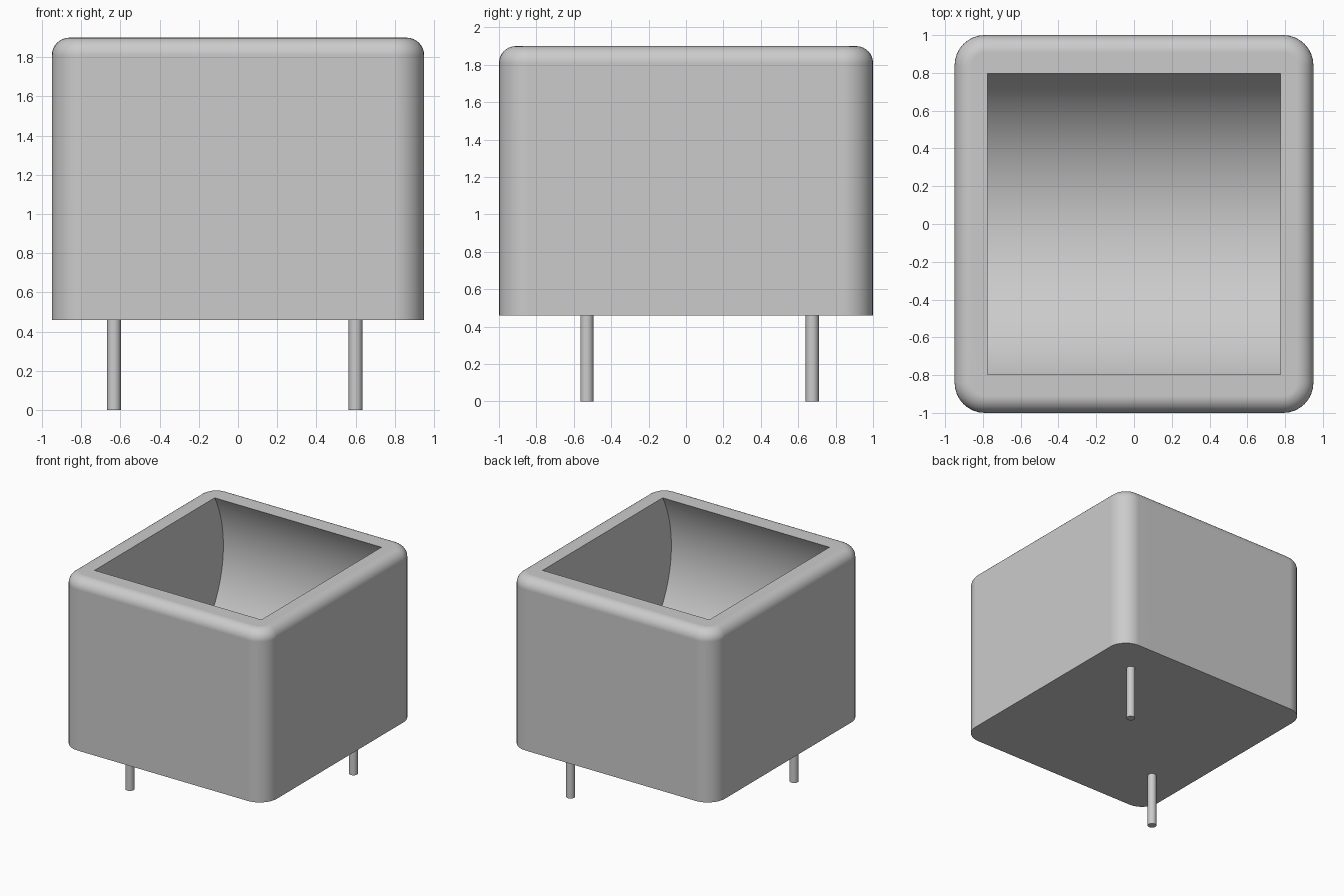
import bpy, bmesh, math
from mathutils import Matrix, Vector

default = bpy.data.objects.get("Cube")
if default:
    bpy.data.objects.remove(default, do_unlink=True)

grey = bpy.data.materials.new("light grey")
grey.use_nodes = True
grey.diffuse_color = (0.6, 0.6, 0.6, 1)
grey.node_tree.nodes["Principled BSDF"].inputs["Base Color"].default_value = (0.6, 0.6, 0.6, 1)

BASE_Z, TOP_Z = 0.46, 1.9


def make_object(name, bm):
    mesh = bpy.data.meshes.new(name)
    bm.normal_update()
    bm.to_mesh(mesh)
    bm.free()
    obj = bpy.data.objects.new(name, mesh)
    bpy.context.collection.objects.link(obj)
    mesh.materials.append(grey)
    return obj


def select(obj):
    bpy.ops.object.select_all(action='DESELECT')
    obj.select_set(True)
    bpy.context.view_layer.objects.active = obj


def cylinder(name, centre, radius, depth, segments, axis='Z'):
    bm = bmesh.new()
    bmesh.ops.create_cone(bm, cap_ends=True, segments=segments, radius1=radius,
                          radius2=radius, depth=depth)
    if axis == 'X':
        bm.transform(Matrix.Rotation(math.pi / 2, 4, 'Y'))
    bm.transform(Matrix.Translation(Vector(centre)))
    return make_object(name, bm)


def round_edges(bm, edges, radius):
    bmesh.ops.bevel(bm, geom=edges, offset=radius, offset_type='OFFSET', segments=8,
                    profile=0.5, affect='EDGES', clamp_overlap=True)


# Housing block: rounded upright corners, then a rounded top rim
bm = bmesh.new()
bmesh.ops.create_cube(bm, size=1)
bm.transform(Matrix.Translation((0, 0, (BASE_Z + TOP_Z) / 2))
             @ Matrix.Diagonal((1.9, 2, TOP_Z - BASE_Z, 1)))
round_edges(bm, [e for e in bm.edges
                 if abs(e.verts[0].co.z - e.verts[1].co.z) > 1], 0.16)
round_edges(bm, [e for e in bm.edges
                 if all(v.co.z > TOP_Z - 0.01 for v in e.verts)], 0.09)
housing = make_object("housing", bm)

# Trough: a sideways cylinder hollowed out of the block
cutter = cylinder("trough_cutter", (0, 0, 1.455), 0.913, 1.55, 128, 'X')
cutter.hide_render = True
cut = housing.modifiers.new("trough", 'BOOLEAN')
cut.operation = 'DIFFERENCE'
cut.solver = 'EXACT'
cut.object = cutter
select(housing)
bpy.ops.object.modifier_apply(modifier=cut.name)
bpy.data.objects.remove(cutter, do_unlink=True)
bpy.ops.object.shade_smooth_by_angle(angle=math.radians(30))
weighted = housing.modifiers.new("even_shading", 'WEIGHTED_NORMAL')
weighted.keep_sharp = True

# Two diagonal pins under the housing
for name, x, y in (("front_pin", -0.633, -0.53), ("back_pin", 0.6, 0.675)):
    pin = cylinder(name, (x, y, BASE_Z / 2 + 0.01), 0.035, BASE_Z + 0.02, 24)
    pin.location.z = 0
    select(pin)
    bpy.ops.object.shade_smooth_by_angle(angle=math.radians(30))
